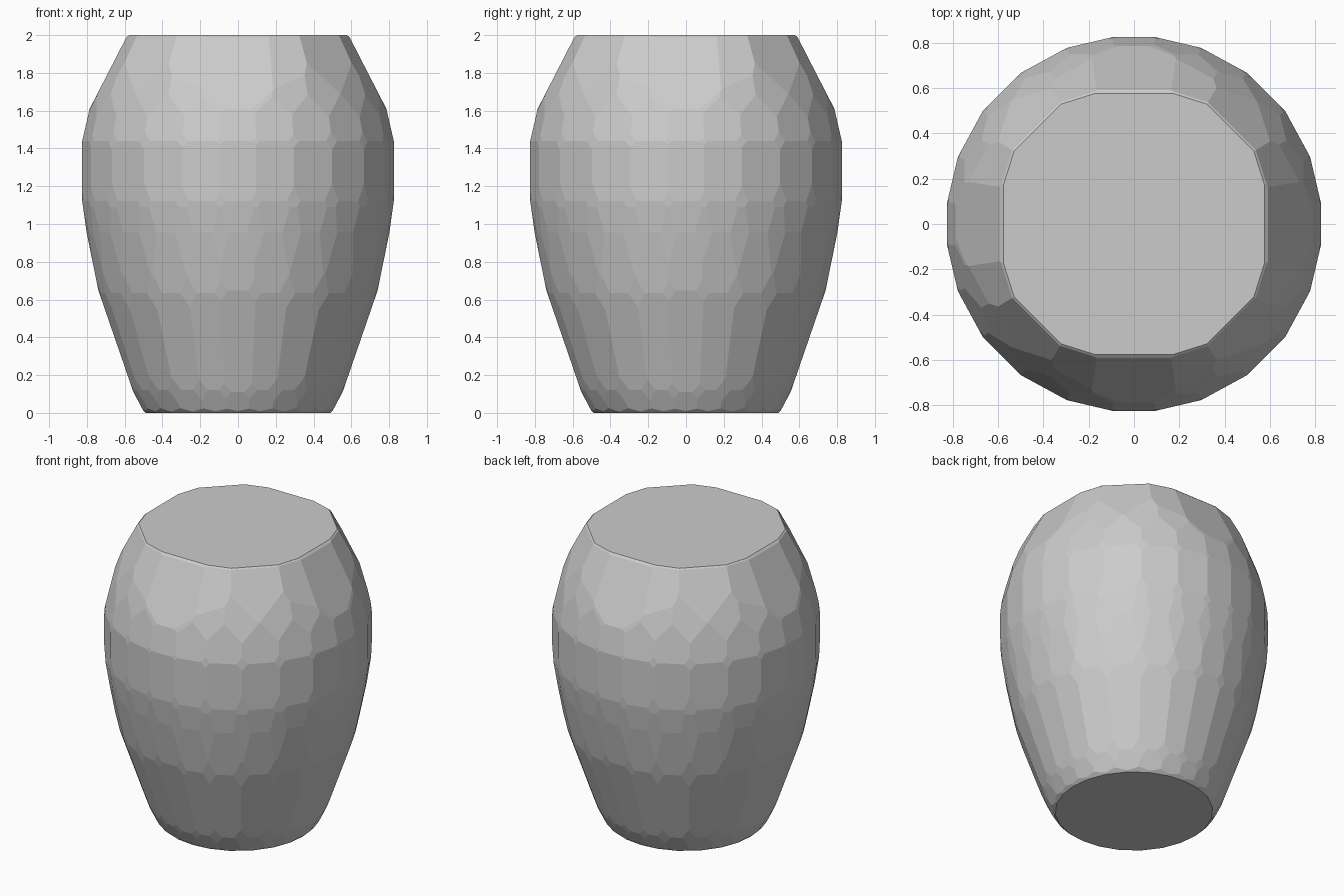
import bpy, bmesh
from math import sin, cos, radians
from mathutils import Vector

if "Cube" in bpy.data.objects:
    bpy.data.objects.remove(bpy.data.objects["Cube"])

# Facet directions over one quarter turn (degrees)
FINE = [0, 13.2, 28.5, 45, 61.5, 76.8]
MID = [6.6, 20.8, 36.7, 53.3, 69.2, 83.4]
COARSE = [0, 17.5, 45, 72.5]

# Rows of flat cuts: angles, radius, height, tilt up, extra radius off-axis
ROWS = [
    (FINE, 0.825, 1.28, 0, 0.0),
    (MID, 0.827, 1.45, 7, 0.0),
    (FINE, 0.805, 1.525, 13, 0.0),
    (MID, 0.788, 1.61, 20, 0.0),
    (COARSE, 0.693, 1.79, 27.2, 0.022),
    (COARSE, 0.585, 1.993, 50, 0.025),
    (MID, 0.827, 1.12, -4, 0.0),
    (FINE, 0.812, 1.03, -8, 0.0),
    (MID, 0.799, 0.94, -9.8, 0.0),
    (FINE, 0.770, 0.80, -11.5, 0.0),
    (MID, 0.741, 0.65, -15, 0.0),
    (FINE, 0.652, 0.395, -19, 0.002),
    (MID, 0.563, 0.13, -24, 0.0),
    (FINE, 0.535, 0.075, -28, 0.0),
    (MID, 0.497, 0.01, -48, 0.0),
]

# Block to be carved
bm = bmesh.new()
bmesh.ops.create_cube(bm, size=2)
bmesh.ops.translate(bm, verts=bm.verts, vec=(0, 0, 1))


def slice_off(point, normal):
    """Cut away everything outside one plane and close the hole."""
    cut = bmesh.ops.bisect_plane(
        bm, geom=bm.verts[:] + bm.edges[:] + bm.faces[:], dist=1e-6,
        plane_co=point, plane_no=normal, clear_outer=True)
    edges = [g for g in cut["geom_cut"]
             if isinstance(g, bmesh.types.BMEdge) and g.is_boundary]
    if len(edges) > 2:
        bmesh.ops.contextual_create(bm, geom=edges)


# Carve the facets row by row, four-fold around the axis
for angles, radius, height, tilt, extra in ROWS:
    t = radians(tilt)
    for quarter in range(4):
        for a in angles:
            th = radians(a + 90 * quarter)
            r = radius + (extra if a else 0)
            slice_off(Vector((r * cos(th), r * sin(th), height)),
                      Vector((cos(th) * cos(t), sin(th) * cos(t), sin(t))))

# Clean closed convex shell from the carved corners
bmesh.ops.remove_doubles(bm, verts=bm.verts, dist=0.002)
corners = [v.co.copy() for v in bm.verts]
bm.free()
shell = bmesh.new()
for co in corners:
    shell.verts.new(co)
hull = bmesh.ops.convex_hull(shell, input=shell.verts)
loose = [v for v in shell.verts if not v.link_faces]
bmesh.ops.delete(shell, geom=loose, context='VERTS')
bmesh.ops.dissolve_limit(shell, angle_limit=radians(1), verts=shell.verts,
                         edges=shell.edges)
bmesh.ops.recalc_face_normals(shell, faces=shell.faces)

mesh = bpy.data.meshes.new("faceted_barrel")
shell.to_mesh(mesh)
shell.free()
bpy.context.collection.objects.link(bpy.data.objects.new("faceted_barrel", mesh))
